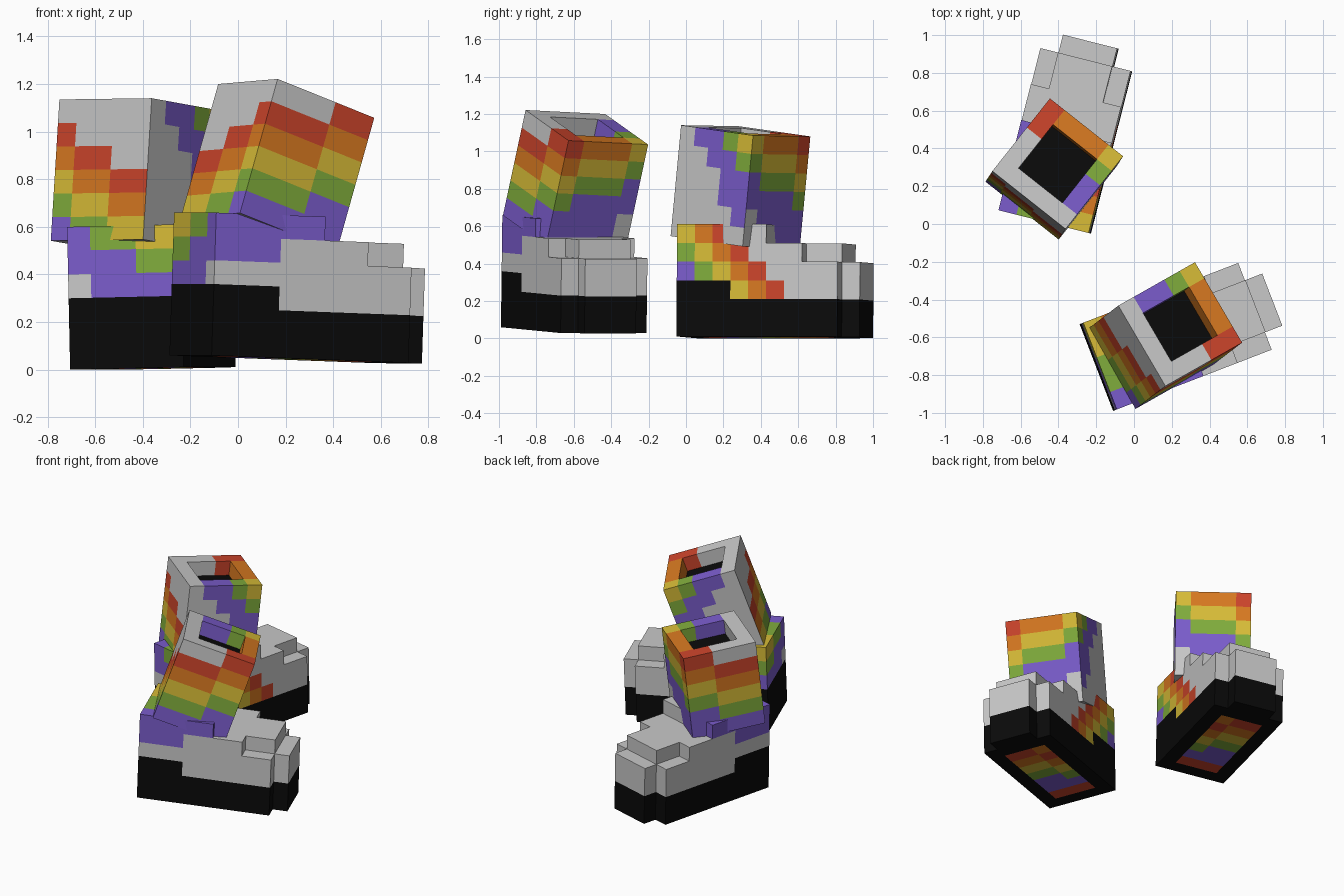
import bpy, bmesh
from mathutils import Vector

if "Cube" in bpy.data.objects:
    bpy.data.objects.remove(bpy.data.objects["Cube"])

# Flat colours (linear)
COLOURS = {
    'W': ("light grey", (0.58, 0.58, 0.58)),
    'K': ("black", (0.003, 0.003, 0.003)),
    'R': ("red", (0.60, 0.058, 0.024)),
    'O': ("orange", (0.68, 0.19, 0.015)),
    'Y': ("yellow", (0.68, 0.50, 0.038)),
    'G': ("green", (0.216, 0.413, 0.045)),
    'P': ("purple", (0.195, 0.107, 0.60)),
}
KEYS = list(COLOURS)
MATS = []
for key in KEYS:
    name, rgb = COLOURS[key]
    mat = bpy.data.materials.new(name)
    mat.diffuse_color = (*rgb, 1)
    mat.use_nodes = True
    mat.node_tree.nodes["Principled BSDF"].inputs["Base Color"].default_value = mat.diffuse_color
    MATS.append(mat)

# Shaft stripes, top row first (back/front run outer to inner, sides run back to front)
SHAFT = {
    'back':  ["WWWWW", "RWWWW", "ORRWW", "YOORR", "GYYOO", "PGGYY"],
    'front': ["ROOOY", "OYYYG", "YGGGP", "GPPPP", "PPPPW", "PPPPW"],
    'outer': ["WWWRR", "RRROO", "OOOYY", "YYYGG", "GGGPP", "PPPPP"],
    'inner': ["WPPGY", "WWPPG", "WWWPP", "WWWPP", "WWWWP", "WWWWW"],
}
# Foot stripes, top row first
FOOT = {
    'back':  ["PGGYY", "PPPGG", "WPPPP", "KKKKK"],
    'outer': ["PPPPP", "PPPWWWWWW", "WWWWWWWWW", "KKKWWWWWW"],
    'inner': ["YORWW", "GYORWWWWW", "PGYORWWWW", "KKKYORWWW"],
}
SOLE = ["RRR", "PPP", "PPG", "GGY", "YYO", "OOR", "RRO"]


def shaft_colour(o, y, z, face):
    row = 5 - z
    if face == 'bottom':
        return 'W'
    if face == 'top' and z < 5:
        return 'K'                                   # floor of the opening
    on_skin = {'outer': o == 0, 'inner': o == 4, 'back': y == 0, 'front': y == 4}
    if on_skin.get(face):
        return SHAFT[face][row][o if face in ('back', 'front') else y]
    if o == 0:                                       # rim and inside of rim
        return SHAFT['outer'][0][y]
    if y == 4:
        return SHAFT['front'][0][o]
    if o == 4:
        return SHAFT['inner'][0][y]
    return 'W'


def foot_colour(o, y, z, face):
    row = 5 - z
    if face == 'bottom' and z == 0:
        return SOLE[y - 1][o - 1] if 1 <= o <= 3 and 1 <= y <= 7 else 'K'
    if z < 2:
        return 'K'
    if face == 'back' and y == 0:
        return FOOT['back'][row][o]
    if y < 9:
        if face == 'outer' and o == 0:
            return FOOT['outer'][row][y]
        if face == 'inner' and o == 4:
            return FOOT['inner'][row][y]
        if z == 5:                                   # ankle top and front
            if y == 0:
                return FOOT['back'][0][o]
            if o == 0:
                return 'P'
            if o == 4:
                return FOOT['inner'][0][y]
    return 'W'


def build(name, cells, origin, axes, size, colour, left):
    """Outer skin of a block of cells, one quad per exposed cell side."""
    bm = bmesh.new()
    verts = {}

    def vert(p):
        if p not in verts:
            verts[p] = bm.verts.new(origin + sum((axes[i] * (p[i] * size[i]) for i in range(3)), Vector()))
        return verts[p]

    for cell in cells:
        for a in range(3):
            for s in (-1, 1):
                near = list(cell)
                near[a] += s
                if tuple(near) in cells:
                    continue
                quad = []
                for db, dc in ((0, 0), (1, 0), (1, 1), (0, 1)):
                    p = list(cell)
                    p[a] += s > 0
                    p[(a + 1) % 3] += db
                    p[(a + 2) % 3] += dc
                    quad.append(vert(tuple(p)))
                face = bm.faces.new(quad if s > 0 else quad[::-1])
                x, y, z = cell
                if a == 0:
                    side = 'outer' if (s < 0) == left else 'inner'
                else:
                    side = (('back', 'front'), ('bottom', 'top'))[a - 1][s > 0]
                face.material_index = KEYS.index(colour(x if left else 4 - x, y, z, side))
    mesh = bpy.data.meshes.new(name)
    bm.to_mesh(mesh)
    bm.free()
    for mat in MATS:
        mesh.materials.append(mat)
    bpy.context.collection.objects.link(bpy.data.objects.new(name, mesh))


def frame(right, forward):
    """Right-handed unit axes: right, forward, up."""
    f = Vector(forward).normalized()
    up = Vector(right).cross(f).normalized()
    return f.cross(up), f, up


def block(x0, x1, y0, y1, z0, z1):
    return {(x, y, z) for x in range(x0, x1) for y in range(y0, y1) for z in range(z0, z1)}


# Foot: body, toe tip, toe cap and ankle; shaft: column with a shallow square opening
foot_cells = (block(0, 5, 0, 9, 0, 4) | block(1, 4, 9, 10, 0, 4) | block(0, 5, 0, 7, 4, 5)
              | block(1, 4, 7, 9, 4, 5) | block(0, 5, 0, 5, 5, 6))
shaft_cells = block(0, 5, 0, 5, 0, 6) - block(1, 4, 1, 4, 5, 6)

# name, is left, foot origin, foot right, foot forward, shaft top corner, shaft right, shaft forward
BOOTS = [
    ("left", True, (-0.705, 0.07, 0.0), (0.969, -0.246, 0.022), (0.246, 0.969, 0.0),
     (-0.75, 0.28, 1.135), (0.39, -0.305, 0.005), (0.305, 0.385, -0.055)),
    ("right", False, (-0.288, -0.53, 0.06), (0.36, -0.933, 0.0), (0.933, 0.36, -0.035),
     (-0.083, -0.432, 1.2), (0.238, -0.428, 0.025), (0.41, 0.232, -0.165)),
]
for side, left, f_org, f_right, f_fwd, s_top, s_right, s_fwd in BOOTS:
    build(side + "_boot_foot", foot_cells, Vector(f_org), frame(f_right, f_fwd),
          (0.0985, 0.0985, 0.1), foot_colour, left)
    axes = frame(s_right, s_fwd)
    build(side + "_boot_shaft", shaft_cells, Vector(s_top) - axes[2] * 0.597, axes,
          (0.0988, 0.0988, 0.0995), shaft_colour, left)
